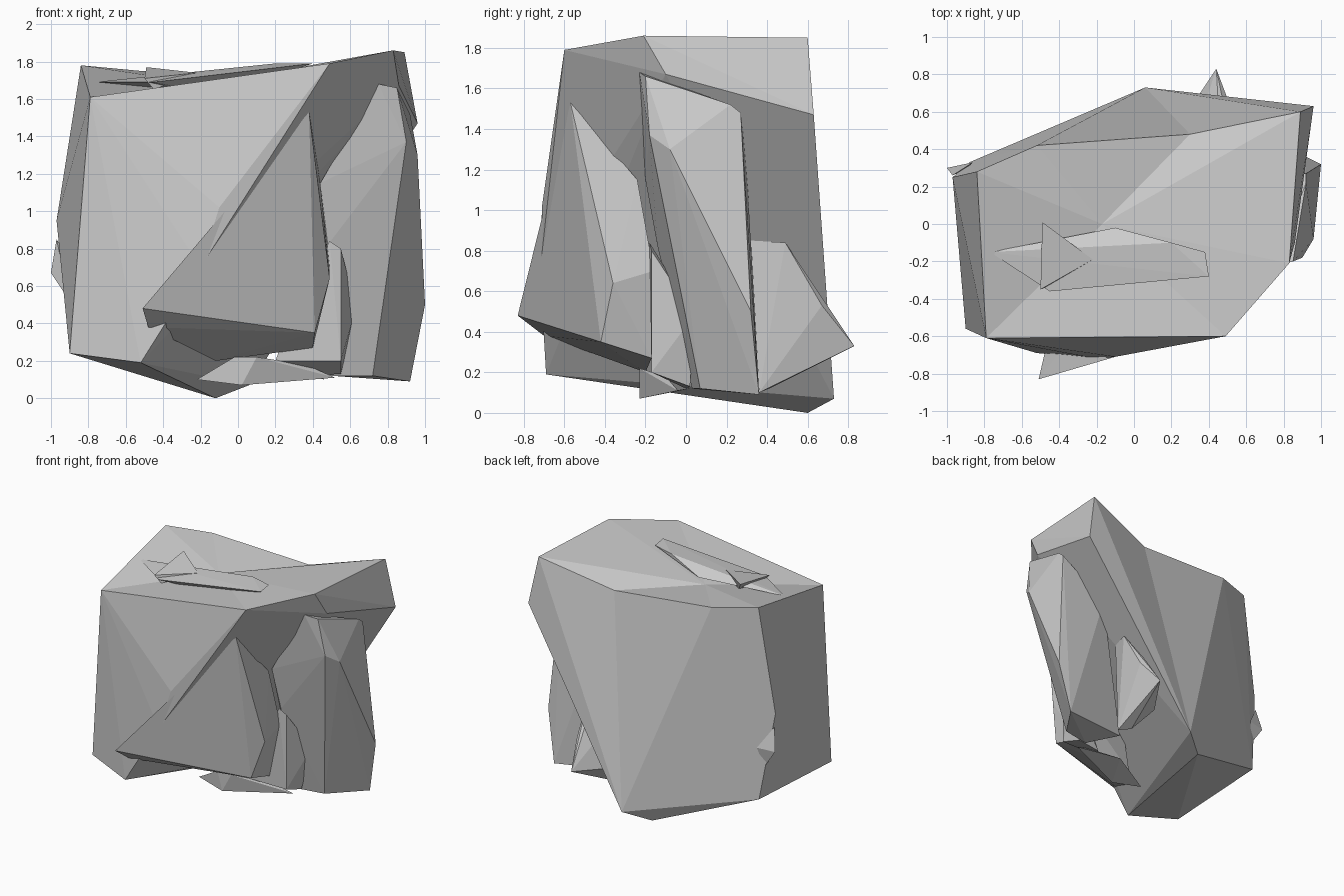
import bpy, bmesh
from mathutils import Vector


def shard(name, points, dent=None, notch=None):
    """Faceted convex stone chunk; 'dent' sinks the top to a point, 'notch' pulls in the back rim."""
    bm = bmesh.new()
    for p in points:
        bm.verts.new(p)
    bmesh.ops.convex_hull(bm, input=bm.verts[:])
    loose = [v for v in bm.verts if not v.link_faces]
    bmesh.ops.delete(bm, geom=loose, context='VERTS')
    bmesh.ops.recalc_face_normals(bm, faces=bm.faces[:])
    if dent:
        bm.normal_update()
        top = [f for f in bm.faces if f.normal.z > 0.8]
        bmesh.ops.delete(bm, geom=top, context='FACES')
        # Pull the rim in where it passes closest to the notch point
        rim = [e for e in bm.edges if e.is_boundary]
        back = min(rim, key=lambda e: ((e.verts[0].co + e.verts[1].co) / 2 - Vector(notch)).length)
        _, v = bmesh.utils.edge_split(back, back.verts[0], 0.5)
        v.co = notch
        bmesh.ops.triangulate(bm, faces=list(v.link_faces))
        # Fan the rim to the sunken centre
        centre = bm.verts.new(dent)
        for e in [e for e in bm.edges if e.is_boundary]:
            bm.faces.new((e.verts[0], e.verts[1], centre))
        bmesh.ops.recalc_face_normals(bm, faces=bm.faces[:])
    mesh = bpy.data.meshes.new(name)
    bm.to_mesh(mesh)
    bm.free()
    obj = bpy.data.objects.new(name, mesh)
    bpy.context.collection.objects.link(obj)
    return obj


# Main boulder with an overhanging right side and a slightly sunken top
shard("main_boulder", [
    (-.79, -.61, 1.61), (.49, -.60, 1.79), (.83, -.21, 1.86), (.89, .60, 1.85),
    (-.52, .42, 1.75), (-.84, .28, 1.78),
    (.96, .63, 1.47), (.86, -.10, 1.67), (-.97, .25, .95),
    (-.10, -.71, 1.02), (-.20, -.72, .70),
    (-.52, -.69, .19), (-.90, -.56, .24), (-.88, .33, .27),
    (-.12, .60, 0), (.06, .73, .07)], dent=(-.17, 0, 1.68), notch=(.30, .48, 1.69))

# Wedge leaning on the front
shard("front_wedge", [
    (.38, -.57, 1.53), (-.51, -.83, .48), (-.48, -.70, .38), (.41, -.42, .35),
    (.49, -.36, .64), (.44, -.24, 1.15), (.40, -.17, .27), (.49, -.16, .70),
    (-.12, -.20, .20), (-.10, -.30, .90)])

# Tall slab on the right
shard("right_slab", [
    (.75, -.23, 1.68), (.85, -.20, 1.66), (.90, -.18, 1.37), (.96, -.08, 1.30),
    (.92, .22, 1.52), (.92, .27, 1.48), (1.0, .32, .50), (.92, .36, .09),
    (.72, .07, .12), (.50, .03, .12), (.44, -.20, 1.15), (.48, -.14, .82),
    (.35, .25, .14), (.55, .30, 1.2)])

# Smaller chunks around the foot
shard("rear_right_chunk", [
    (.51, .49, .84), (.45, .32, .85), (.45, .65, .60), (.50, .67, .53),
    (.44, .83, .33), (.37, .41, .12), (.46, .36, .10), (.22, .50, .30),
    (.30, .40, .70)])
shard("right_foot_chunk", [
    (.49, -.18, .84), (.55, -.17, .80), (.58, -.08, .60), (.63, .04, .48),
    (.55, .02, .13), (.55, -.17, .20), (.20, -.17, .20), (.35, 0, .12),
    (.35, -.17, .60)])
shard("base_shard", [
    (-.22, -.18, .10), (.02, -.23, .07), (.10, -.23, .22), (-.02, -.23, .22),
    (.52, -.04, .11), (.15, .02, .12), (.36, -.10, .18)])

# Splinters on the left edge and the top
shard("left_splinter", [
    (-1.0, .30, .67), (-.97, .26, .85), (-.90, .29, .52), (-.86, .33, .68)])
shard("top_flake", [
    (-.77, -.15, 1.69), (-.45, -.36, 1.69), (.40, -.28, 1.79), (.38, -.15, 1.79),
    (.20, -.10, 1.79), (-.10, -.02, 1.71), (-.10, -.20, 1.62)])
shard("top_splinter", [
    (-.50, -.35, 1.71), (-.49, .01, 1.77), (-.22, -.19, 1.74),
    (-.45, -.33, 1.65), (-.40, -.10, 1.66)])
